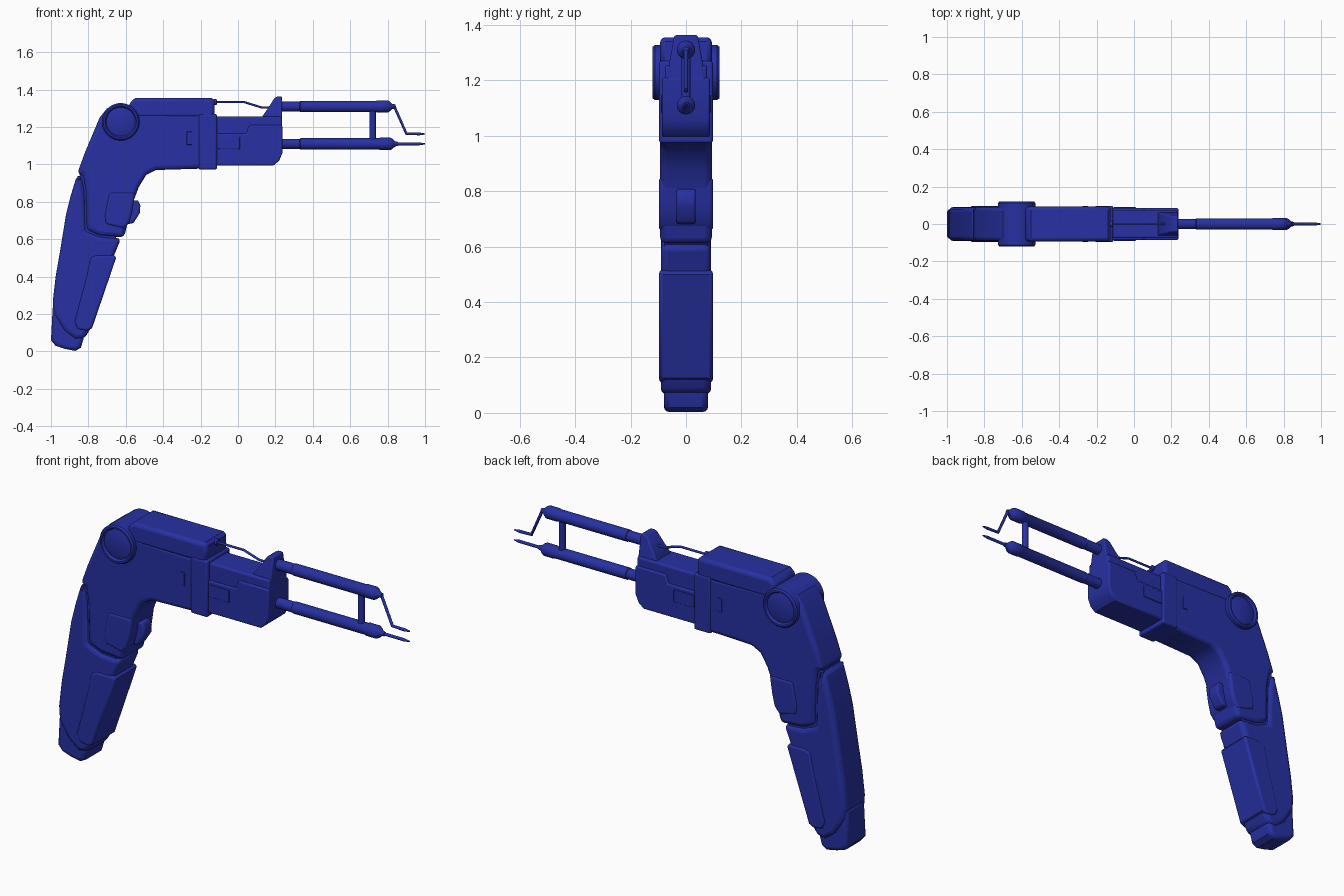
import bpy, bmesh, math
from mathutils import Matrix, Vector

cube = bpy.data.objects.get("Cube")
if cube:
    bpy.data.objects.remove(cube, do_unlink=True)

blue = bpy.data.materials.new("deep blue plastic")
blue.use_nodes = True
blue.diffuse_color = (0.02, 0.03, 0.36, 1)
blue.node_tree.nodes["Principled BSDF"].inputs["Base Color"].default_value = blue.diffuse_color


def finish(name, bm, bevel=0.0, segments=3):
    """Turn a bmesh into a shaded object with rounded edges."""
    bmesh.ops.recalc_face_normals(bm, faces=bm.faces)
    mesh = bpy.data.meshes.new(name)
    bm.to_mesh(mesh)
    bm.free()
    mesh.materials.append(blue)
    obj = bpy.data.objects.new(name, mesh)
    bpy.context.collection.objects.link(obj)
    if bevel:
        mod = obj.modifiers.new("rounded edges", 'BEVEL')
        mod.width = bevel
        mod.segments = segments
        mod.limit_method = 'ANGLE'
        mod.angle_limit = math.radians(50)
        mod.use_clamp_overlap = False
    bpy.ops.object.select_all(action='DESELECT')
    obj.select_set(True)
    bpy.context.view_layer.objects.active = obj
    bpy.ops.object.shade_smooth_by_angle(angle=math.radians(35))
    return obj


def prism(name, outline, half_width, bevel=0.01, top_half=None):
    """Extrude a side outline (x, z) evenly to both sides; top_half tapers upwards."""
    bm = bmesh.new()
    low = min(z for x, z in outline)
    high = max(z for x, z in outline)
    rings = []
    for side in (-1, 1):
        ring = []
        for x, z in outline:
            half = half_width
            if top_half is not None:
                half += (top_half - half_width) * (z - low) / (high - low)
            ring.append(bm.verts.new((x, side * half, z)))
        rings.append(ring)
        bm.faces.new(ring)
    count = len(outline)
    for i in range(count):
        j = (i + 1) % count
        bm.faces.new((rings[0][i], rings[0][j], rings[1][j], rings[1][i]))
    return finish(name, bm, bevel)


def box(name, left, right, low, high, half_width, bevel=0.01):
    outline = [(left, low), (right, low), (right, high), (left, high)]
    return prism(name, outline, half_width, bevel)


def lathe(name, profile, origin, axis, steps=32):
    """Revolve (distance, radius) pairs about an axis through origin."""
    bm = bmesh.new()
    verts = [bm.verts.new((r, 0, d)) for d, r in profile]
    edges = [bm.edges.new(pair) for pair in zip(verts, verts[1:])]
    bmesh.ops.spin(bm, geom=verts + edges, cent=(0, 0, 0), axis=(0, 0, 1),
                   angle=math.tau, steps=steps, use_duplicate=False)
    bmesh.ops.remove_doubles(bm, verts=bm.verts, dist=0.0001)
    turn = Vector((0, 0, 1)).rotation_difference(Vector(axis)).to_matrix().to_4x4()
    bm.transform(Matrix.Translation(origin) @ turn)
    return finish(name, bm)


def wire(name, path, radius, tip=1.0):
    """Round wire through (x, z) points, with a tapered end."""
    curve = bpy.data.curves.new(name, 'CURVE')
    curve.dimensions = '3D'
    curve.bevel_depth = radius
    curve.bevel_resolution = 3
    curve.use_fill_caps = True
    spline = curve.splines.new('POLY')
    spline.points.add(len(path) - 1)
    for point, (x, z) in zip(spline.points, path):
        point.co = (x, 0, z, 1)
    spline.points[-1].radius = tip
    curve.materials.append(blue)
    obj = bpy.data.objects.new(name, curve)
    bpy.context.collection.objects.link(obj)


# Bent main frame, from the handle neck to the barrel
prism("main_frame", [
    (-0.86, 0.95), (-0.82, 1.06), (-0.74, 1.25), (-0.7, 1.3), (-0.63, 1.32),
    (-0.55, 1.28), (-0.12, 1.265), (-0.12, 0.98), (-0.44, 0.97), (-0.49, 0.945),
    (-0.53, 0.88), (-0.56, 0.8), (-0.61, 0.61), (-0.74, 0.62), (-0.81, 0.65),
    (-0.815, 0.86), (-0.83, 0.945)], 0.093, 0.022)

# Inner core that closes the seams
prism("handle_core", [
    (-0.84, 0.97), (-0.7, 1.1), (-0.6, 0.8), (-0.66, 0.58), (-0.83, 0.12),
    (-0.96, 0.12), (-0.93, 0.55)], 0.078, 0.005)

# Back shell of the grip
prism("grip_shell", [
    (-0.862, 0.94), (-0.895, 0.83), (-0.92, 0.73), (-0.95, 0.545), (-0.975, 0.4),
    (-0.99, 0.27), (-0.985, 0.2), (-0.93, 0.11), (-0.87, 0.065), (-0.82, 0.07),
    (-0.79, 0.12), (-0.66, 0.52), (-0.625, 0.605), (-0.74, 0.615), (-0.815, 0.645),
    (-0.82, 0.86), (-0.835, 0.935)], 0.091, 0.024)

# Raised grip panel wrapping the front of the handle
prism("grip_panel", [
    (-0.79, 0.5), (-0.76, 0.515), (-0.66, 0.515), (-0.652, 0.5), (-0.78, 0.125),
    (-0.81, 0.11), (-0.86, 0.12), (-0.875, 0.16), (-0.81, 0.4)], 0.097, 0.012)

# Rounded foot of the handle
prism("handle_foot", [
    (-0.99, 0.25), (-1.0, 0.06), (-0.975, 0.03), (-0.93, 0.015), (-0.87, 0.003),
    (-0.84, 0.02), (-0.825, 0.07), (-0.82, 0.16)], 0.08, 0.02)

# Trigger housing and trigger
prism("trigger_housing", [
    (-0.69, 0.85), (-0.55, 0.85), (-0.565, 0.75), (-0.58, 0.69), (-0.61, 0.655),
    (-0.71, 0.68), (-0.715, 0.73)], 0.098, 0.014)
prism("trigger", [
    (-0.6, 0.8), (-0.535, 0.81), (-0.522, 0.78), (-0.525, 0.74), (-0.56, 0.685),
    (-0.6, 0.68)], 0.035, 0.01)

# Pivot drum with a dished cap on each side
lathe("pivot_drum", [(-0.1, 0), (-0.1, 0.1), (0.1, 0.1), (0.1, 0)],
      (-0.627, 0, 1.228), (0, 1, 0), 48)
for side, label in ((-1, "right"), (1, "left")):
    lathe(label + "_pivot_cap", [
        (0.09, 0.1), (0.112, 0.1), (0.12, 0.093), (0.12, 0.084), (0.108, 0.077),
        (0.113, 0.06), (0.117, 0.03), (0.118, 0)],
        (-0.627, 0, 1.228), (0, side, 0), 48)

# Battery box on top
prism("battery_box", [
    (-0.58, 1.25), (-0.58, 1.33), (-0.55, 1.355), (-0.14, 1.355), (-0.125, 1.34),
    (-0.125, 1.27), (-0.14, 1.25)], 0.093, 0.018)

# Barrel collar and nose block
box("barrel_collar", -0.21, -0.112, 0.973, 1.27, 0.097, 0.01)
prism("nose_block", [
    (-0.13, 0.995), (0.19, 0.995), (0.22, 1.02), (0.237, 1.06), (0.237, 1.21),
    (0.06, 1.21), (0.045, 1.165), (-0.13, 1.165)], 0.086, 0.008)
box("nose_top", -0.13, 0.235, 1.1, 1.255, 0.076, 0.01)
prism("front_bracket", [
    (0.125, 1.2), (0.125, 1.25), (0.16, 1.3), (0.195, 1.355), (0.21, 1.363),
    (0.236, 1.363), (0.236, 1.2)], 0.072, 0.007, top_half=0.042)

# Raised side tabs and latches
for side, label in ((-1, "right"), (1, "left")):
    for part, mid_x, mid_z, length, height, face in (
            ("side_tab", -0.05, 1.115, 0.12, 0.065, 0.086),
            ("side_latch", -0.26, 1.14, 0.03, 0.07, 0.093)):
        plate = box(label + "_" + part, mid_x - length / 2, mid_x + length / 2,
                    mid_z - height / 2, mid_z + height / 2, 0.004, 0.003)
        plate.location.y = side * face

# Two rods with stepped ends and tapered noses
for label, height, end in (("upper", 1.31, 0.8), ("lower", 1.11, 0.815)):
    lathe(label + "_rod", [
        (0.2, 0), (0.2, 0.027), (0.33, 0.027), (0.333, 0.03), (end - 0.06, 0.03),
        (end - 0.055, 0.033), (end, 0.033), (end + 0.012, 0.026),
        (end + 0.025, 0.014), (end + 0.04, 0.011), (end + 0.045, 0)],
        (0, 0, height), (1, 0, 0))

# Cross strut between the rods
lathe("rod_strut", [(1.11, 0.017), (1.31, 0.017)], (0.72, 0, 0), (0, 0, 1), 20)

# Electrode tips and the feed cable
wire("upper_tip", [(0.82, 1.315), (0.838, 1.305), (0.9, 1.165), (0.97, 1.163),
                   (1.0, 1.163)], 0.008, 0.4)
wire("lower_tip", [(0.84, 1.11), (0.97, 1.11), (1.0, 1.11)], 0.008, 0.4)
wire("feed_cable", [(-0.14, 1.333), (0.035, 1.333), (0.06, 1.325), (0.125, 1.305),
                    (0.18, 1.305)], 0.006)
lathe("cable_plug", [(-0.13, 0.016), (-0.115, 0.016), (-0.11, 0)],
      (0, 0, 1.333), (1, 0, 0), 16)
